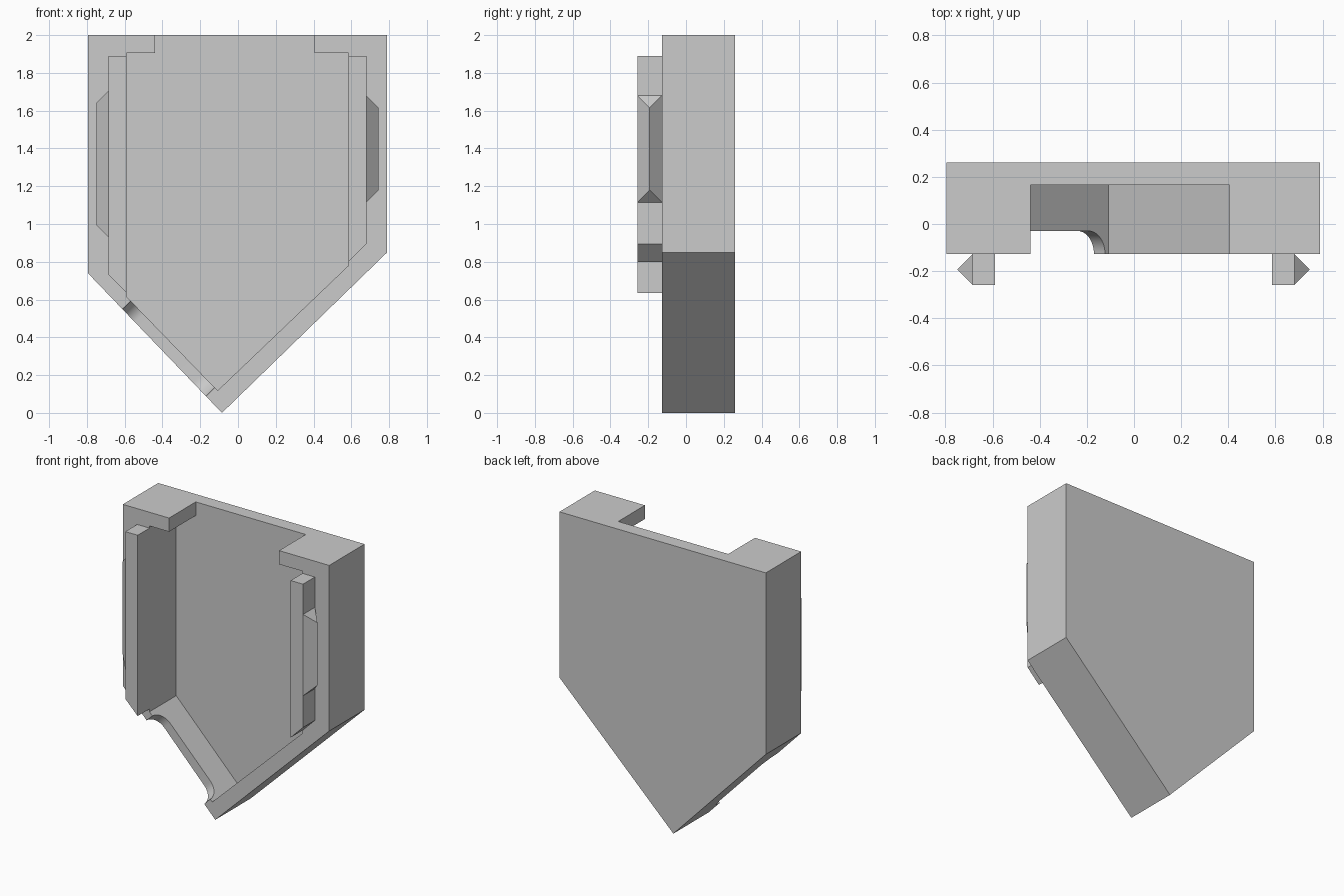
import bpy, math
from mathutils import Vector

cube = bpy.data.objects.get("Cube")
if cube:
    bpy.data.objects.remove(cube, do_unlink=True)

grey = bpy.data.materials.new("plain_grey")
grey.use_nodes = True
colour = (0.6, 0.6, 0.6, 1)
grey.diffuse_color = colour
grey.node_tree.nodes["Principled BSDF"].inputs["Base Color"].default_value = colour

FRONT, BACK, FLOOR, RAIL_FRONT = -0.128, 0.26, 0.165, -0.258


def loft(name, ring_a, ring_b):
    """Solid between two matching rings of points."""
    n = len(ring_a)
    faces = [tuple(range(n)), tuple(reversed(range(n, 2 * n)))]
    faces += [(i, i + n, (i + 1) % n + n, (i + 1) % n) for i in range(n)]
    mesh = bpy.data.meshes.new(name)
    mesh.from_pydata([tuple(p) for p in ring_a + ring_b], [], faces)
    mesh.materials.append(grey)
    obj = bpy.data.objects.new(name, mesh)
    bpy.context.collection.objects.link(obj)
    bpy.context.view_layer.objects.active = obj
    bpy.ops.object.mode_set(mode='EDIT')
    bpy.ops.mesh.select_all(action='SELECT')
    bpy.ops.mesh.normals_make_consistent(inside=False)
    bpy.ops.object.mode_set(mode='OBJECT')
    return obj


def plate(name, outline, y0, y1):
    """Extrude an x-z outline along y."""
    return loft(name, [(x, y0, z) for x, z in outline], [(x, y1, z) for x, z in outline])


def cut(target, cutter):
    mod = target.modifiers.new("cut", 'BOOLEAN')
    mod.operation, mod.solver, mod.object = 'DIFFERENCE', 'EXACT', cutter
    bpy.context.view_layer.objects.active = target
    bpy.ops.object.modifier_apply(modifier=mod.name)
    bpy.data.objects.remove(cutter, do_unlink=True)


# Five-sided shell with a pocket that opens to the front and the top
corner, tip = (-0.795, 0.74), (-0.085, 0)
shell = plate("shell", [(-0.795, 2), (0.79, 2), (0.79, 0.85), tip, corner], FRONT, BACK)
pocket = [(-0.59, 1.905), (-0.44, 1.905), (-0.44, 2.1), (0.405, 2.1), (0.405, 1.905),
          (0.585, 1.905), (0.585, 0.78), (-0.108, 0.118), (-0.59, 0.615)]
cut(shell, plate("pocket_cutter", pocket, -0.4, FLOOR))

# Round-cornered notch in the lower right-hand wall
start = Vector((corner[0], 0, corner[1]))
along = (Vector((tip[0], 0, tip[1])) - start).normalized()
inward = Vector((-along.z, 0, along.x))
t0, t1, radius, base = 0.264, 0.903, 0.098, -0.03
profile = [(t0, -0.3)]
for centre, first in ((t0 + radius, 180), (t1 - radius, 90)):
    for i in range(13):
        a = math.radians(first - 90 * i / 12)
        profile.append((centre + radius * math.cos(a), base - radius + radius * math.sin(a)))
profile.append((t1, -0.3))
path = [start + along * t + Vector((0, y, 0)) for t, y in profile]
cut(shell, loft("notch_cutter", [p - inward * 0.1 for p in path], [p + inward * 0.1 for p in path]))
bpy.ops.object.select_all(action='DESELECT')
shell.select_set(True)
bpy.context.view_layer.objects.active = shell
bpy.ops.object.shade_smooth_by_angle(angle=math.radians(30))

# Side rails, each with a wedge-shaped catch on its outer face
for side, inner, outer, low_in, low_out, catch_low, catch_high in (
        ("right", -0.59, -0.685, 0.635, 0.73, 0.93, 1.705),
        ("left", 0.585, 0.68, 0.80, 0.895, 1.115, 1.68)):
    plate(side + "_rail", [(inner, 1.89), (outer, 1.89), (outer, low_out), (inner, low_in)],
          RAIL_FRONT, FRONT)
    h = (FRONT - RAIL_FRONT) / 2
    ridge_x = outer + math.copysign(h, outer)
    rings = []
    for z, dz in ((catch_low, h), (catch_high, -h)):
        rings.append([(outer, RAIL_FRONT, z), (ridge_x, RAIL_FRONT + h, z + dz), (outer, FRONT, z)])
    loft(side + "_catch", *rings)
